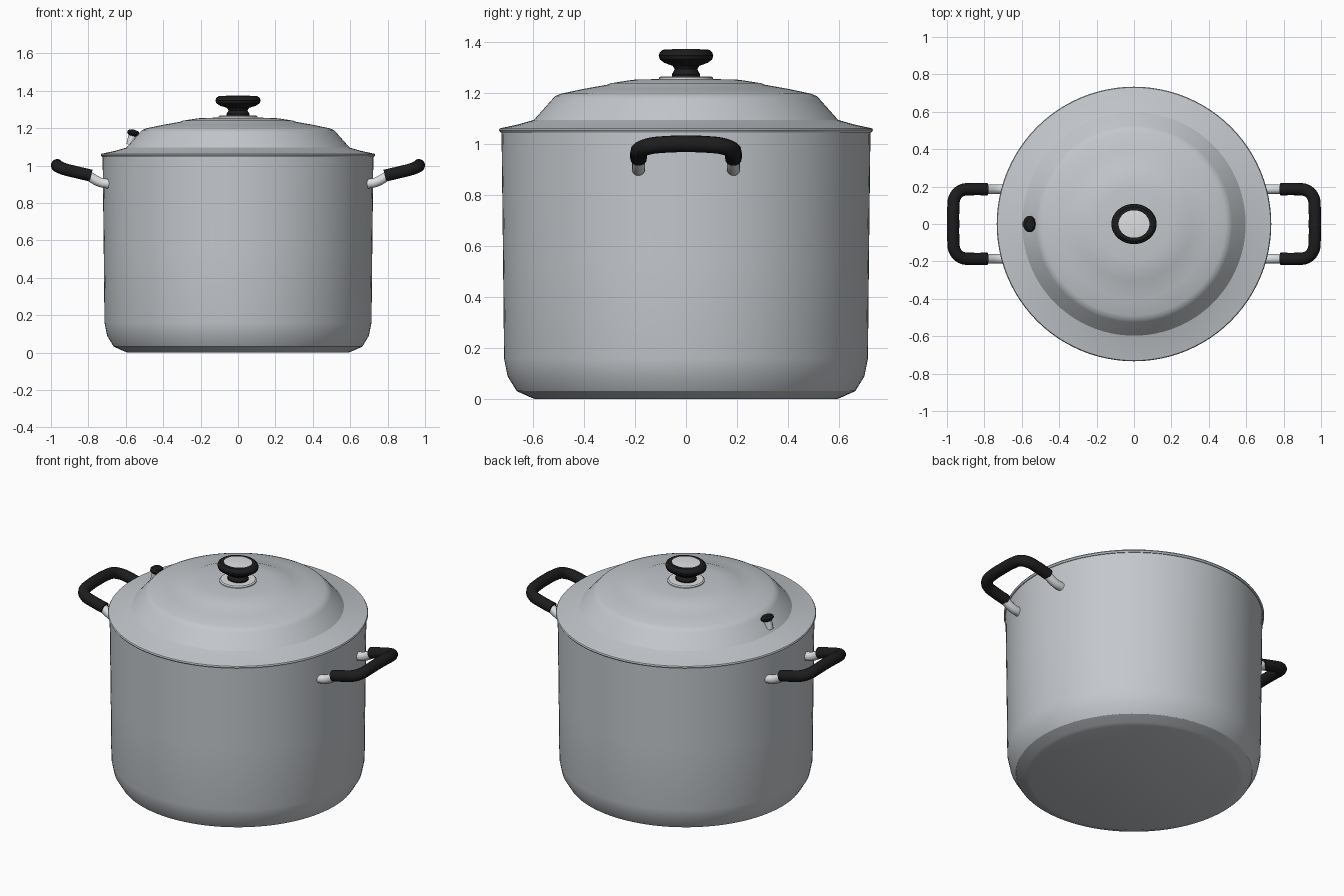
import bpy, bmesh, math
from mathutils import Vector, Matrix

if "Cube" in bpy.data.objects:
    bpy.data.objects.remove(bpy.data.objects["Cube"])


def material(name, rgb):
    m = bpy.data.materials.new(name)
    m.diffuse_color = (*rgb, 1)
    m.use_nodes = True
    m.node_tree.nodes["Principled BSDF"].inputs["Base Color"].default_value = m.diffuse_color
    return m


STEEL = material("brushed_steel", (0.55, 0.58, 0.61))
BRIGHT = material("bright_steel", (0.72, 0.74, 0.76))
BLACK = material("black_plastic", (0.012, 0.012, 0.013))


def smooth(ob, angle=28):
    bpy.ops.object.select_all(action='DESELECT')
    ob.select_set(True)
    bpy.context.view_layer.objects.active = ob
    bpy.ops.object.shade_smooth_by_angle(angle=math.radians(angle))


def lathe(name, profile, mat, segs=96, matrix=None):
    """Revolve (radius, height) points about z; radius 0 ends close to a pole."""
    bm = bmesh.new()
    vs = [bm.verts.new((r, 0, z)) for r, z in profile]
    es = [bm.edges.new(p) for p in zip(vs, vs[1:])]
    bmesh.ops.spin(bm, geom=vs + es, axis=(0, 0, 1), cent=(0, 0, 0),
                   steps=segs, angle=2 * math.pi)
    bmesh.ops.remove_doubles(bm, verts=bm.verts, dist=1e-5)
    bmesh.ops.recalc_face_normals(bm, faces=bm.faces)
    if matrix:
        bm.transform(matrix)
    me = bpy.data.meshes.new(name)
    bm.to_mesh(me)
    bm.free()
    me.materials.append(mat)
    ob = bpy.data.objects.new(name, me)
    bpy.context.collection.objects.link(ob)
    smooth(ob)
    return ob


def tube(name, points, radius, mat):
    """Smooth capped tube through the points."""
    cu = bpy.data.curves.new(name, 'CURVE')
    cu.dimensions = '3D'
    cu.bevel_depth = radius
    cu.bevel_resolution = 5
    cu.use_fill_caps = True
    cu.resolution_u = 6
    sp = cu.splines.new('BEZIER')
    sp.bezier_points.add(len(points) - 1)
    for bp, p in zip(sp.bezier_points, points):
        bp.co = p
        bp.handle_left_type = bp.handle_right_type = 'AUTO'
    cu.materials.append(mat)
    ob = bpy.data.objects.new(name, cu)
    bpy.context.collection.objects.link(ob)
    bpy.ops.object.select_all(action='DESELECT')
    ob.select_set(True)
    bpy.context.view_layer.objects.active = ob
    bpy.ops.object.convert(target='MESH')
    smooth(bpy.context.object, 40)


# Pot: outer wall, rim, inner wall
lathe("pot_body", [(0, 0), (0.59, 0), (0.612, 0.008), (0.665, 0.032), (0.70, 0.09),
                   (0.714, 0.16), (0.718, 0.55), (0.724, 1.05), (0.705, 1.05),
                   (0.695, 0.16), (0.65, 0.05), (0, 0.03)], STEEL)

# Lid: flat flange, steep shoulder, stepped dome
lathe("lid", [(0, 1.235), (0.48, 1.18), (0.585, 1.075), (0.70, 1.045), (0.728, 1.047),
              (0.734, 1.056), (0.73, 1.063), (0.66, 1.078), (0.597, 1.096),
              (0.525, 1.177), (0.512, 1.19), (0.49, 1.199), (0.40, 1.218),
              (0.31, 1.234), (0.295, 1.240), (0.225, 1.251), (0.20, 1.254),
              (0, 1.259)], STEEL)

# Knob: washer, oval black grip, bright cap
oval = Matrix.Diagonal((1.07, 0.95, 1, 1))
lathe("knob_washer", [(0, 1.25), (0.105, 1.25), (0.105, 1.262), (0.098, 1.267),
                      (0, 1.267)], BRIGHT, 48)
lathe("knob_grip", [(0, 1.262), (0.056, 1.262), (0.058, 1.275), (0.047, 1.295),
                    (0.055, 1.308), (0.09, 1.320), (0.108, 1.333), (0.113, 1.348),
                    (0.108, 1.362), (0.097, 1.371), (0.084, 1.372), (0, 1.366)],
      BLACK, 48, oval)
lathe("knob_cap", [(0, 1.364), (0.084, 1.364), (0.083, 1.371), (0.05, 1.374),
                   (0, 1.375)], BRIGHT, 48, oval)

# Steam vent on the lid shoulder, leaning outward
tilt = Matrix.Translation((-0.568, 0, 1.12)) @ Matrix.Rotation(math.radians(-14), 4, 'Y')
tilt = Matrix.Translation((-0.575, 0, 1.11)) @ Matrix.Rotation(math.radians(14), 4, 'Y')
lathe("vent_stem", [(0, 0), (0.022, 0), (0.024, 0.05), (0, 0.058)], BRIGHT, 24, tilt)
lathe("vent_cap", [(0, 0.05), (0.022, 0.05), (0.033, 0.06), (0.034, 0.07), (0.025, 0.08),
                   (0, 0.084)], BLACK, 24, tilt @ Matrix.Diagonal((1, 1.3, 1, 1)))

# Two side handles: steel stubs and a bent black grip
half = [(0.785, 0.186, 0.946), (0.87, 0.186, 0.966), (0.925, 0.178, 0.980),
        (0.958, 0.143, 0.993), (0.966, 0.08, 1.000)]
for side, sx in (("right", 1), ("left", -1)):
    path = half + [(0.967, 0, 1.002)] + [(x, -y, z) for x, y, z in reversed(half)]
    tube(side + "_handle_grip", [(sx * x, y, z) for x, y, z in path], 0.033, BLACK)
    for end, sy in (("back", 1), ("front", -1)):
        stub = [(0.69, 0.186, 0.902), (0.735, 0.186, 0.910), (0.80, 0.186, 0.945)]
        tube(f"{side}_handle_stub_{end}", [(sx * x, sy * y, z) for x, y, z in stub],
             0.026, BRIGHT)
